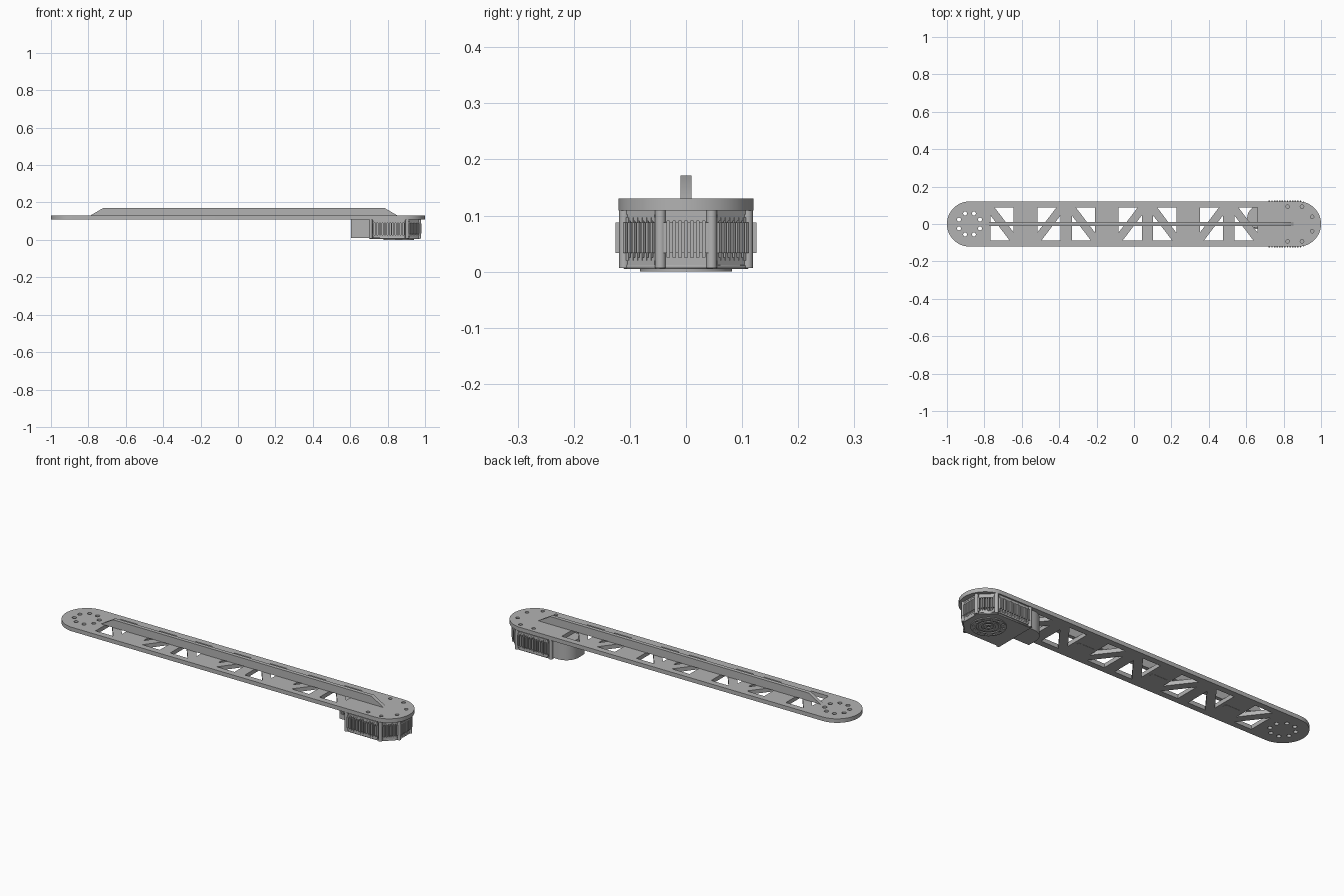
import bpy, bmesh, math
from mathutils import Matrix, Vector

cube = bpy.data.objects.get("Cube")
if cube:
    bpy.data.objects.remove(cube, do_unlink=True)

grey = bpy.data.materials.new("satin_grey")
grey.use_nodes = True
grey.diffuse_color = (0.45, 0.45, 0.45, 1)
grey.node_tree.nodes["Principled BSDF"].inputs["Base Color"].default_value = (0.45, 0.45, 0.45, 1)

parts = []
CX = 0.86            # motor axis
BOTTOM, TOP = 0.109, 0.13   # plate faces


def finish(name, mesh):
    mesh.materials.clear()
    mesh.materials.append(grey)
    obj = bpy.data.objects.new(name, mesh)
    bpy.context.collection.objects.link(obj)
    parts.append(obj)
    return obj


def prism(name, loops, z0, z1, matrix=None):
    """Extrude an outline; further loops become holes."""
    curve = bpy.data.curves.new(name, 'CURVE')
    curve.dimensions = '2D'
    curve.fill_mode = 'BOTH'
    curve.extrude = (z1 - z0) / 2
    for loop in loops:
        spline = curve.splines.new('POLY')
        spline.points.add(len(loop) - 1)
        for point, (x, y) in zip(spline.points, loop):
            point.co = (x, y, 0, 1)
        spline.use_cyclic_u = True
    temp = bpy.data.objects.new("temp", curve)
    bpy.context.collection.objects.link(temp)
    graph = bpy.context.evaluated_depsgraph_get()
    mesh = bpy.data.meshes.new_from_object(temp.evaluated_get(graph))
    bpy.data.objects.remove(temp, do_unlink=True)
    bm = bmesh.new()
    bm.from_mesh(mesh)
    bmesh.ops.remove_doubles(bm, verts=bm.verts, dist=1e-5)
    bmesh.ops.transform(bm, verts=bm.verts, matrix=Matrix.Translation((0, 0, (z0 + z1) / 2)))
    if matrix:
        bmesh.ops.transform(bm, verts=bm.verts, matrix=matrix)
    bmesh.ops.recalc_face_normals(bm, faces=bm.faces)
    bm.to_mesh(mesh)
    bm.free()
    return finish(name, mesh)


def arc(cx, cy, r, start=0, sweep=360, n=24):
    steps = n if sweep == 360 else n + 1
    return [(cx + r * math.cos(math.radians(start + sweep * i / n)),
             cy + r * math.sin(math.radians(start + sweep * i / n))) for i in range(steps)]


def ring_of_holes(cx, spread, r, start=22.5, count=8):
    return [arc(x, y, r, n=12) for x, y in arc(cx, 0, spread, start, n=count)]


def add_box(bm, x0, x1, y0, y1, z0, z1, matrix=Matrix()):
    size = Matrix.Diagonal((x1 - x0, y1 - y0, z1 - z0, 1))
    place = Matrix.Translation(((x0 + x1) / 2, (y0 + y1) / 2, (z0 + z1) / 2))
    bmesh.ops.create_cube(bm, size=1, matrix=matrix @ place @ size)


def boxes(name, specs, matrix=Matrix()):
    bm = bmesh.new()
    for spec in specs:
        add_box(bm, *spec, matrix)
    mesh = bpy.data.meshes.new(name)
    bm.to_mesh(mesh)
    bm.free()
    return finish(name, mesh)


# Arm plate: rounded ends, bolt holes and truss windows split by a diagonal strut
R = 0.1205
outline = arc(1 - R, 0, R, -90, 180, 32) + arc(R - 1, 0, R, 90, 180, 32)
windows = []
for i in range(7):
    c = -0.705 + 0.4345 * (i // 2) + 0.25 * (i % 2)
    flip = -1 if i % 2 else 1
    w, h, gx, gy = 0.062, 0.088, 0.022, 0.042
    for s in (1, -1):
        k = s * flip
        windows.append([(c + k * w, s * h), (c - k * (w - gx), s * h), (c + k * w, -s * (h - gy))])
motor_bolts = [h for h in ring_of_holes(CX, 0.1, 0.0095) if h[0][0] > 0.8]
prism("arm_plate", [outline] + windows + ring_of_holes(R - 1, 0.061, 0.011) + motor_bolts, BOTTOM, TOP)

# Upright stiffening rib and its tabs through the plate
upright = Matrix.Rotation(math.pi / 2, 4, 'X')
prism("stiffening_rib", [[(-0.79, TOP), (0.853, TOP), (0.783, 0.171), (-0.72, 0.171)]],
      -0.01, 0.01, upright)
boxes("rib_tabs", [(x - 0.045, x + 0.045, -0.01, 0.01, BOTTOM - 0.001, TOP)
                   for x in (-0.58, -0.145, 0.29, 0.725)])


# Motor housing: half octagon with a straight tail side
def shell(a):
    t = a * 0.414
    return [(0.70, -a), (CX + t, -a), (CX + a, -t), (CX + a, t), (CX + t, a), (0.70, a)]


prism("motor_core", [shell(0.1)], 0.01, BOTTOM)
prism("motor_top_flange", [shell(0.113)], 0.102, BOTTOM)
lid = prism("motor_bottom_lid", [shell(0.113)], 0.005, 0.014)
bevel = lid.modifiers.new("edge", 'BEVEL')
bevel.width = 0.003
bevel.limit_method = 'ANGLE'

# Corner screw columns
for i, (x, y) in enumerate(shell(0.11)):
    shift = 0.009 if x < 0.71 else 0
    prism(f"screw_column_{i + 1}", [arc(x + shift, y, 0.0095, n=16)], 0.007, BOTTOM)


# Vent panels: stepped frame with upright slats
def vent_panel(name, angle, centre, half, slats):
    # local x runs along the wall, local y points outwards
    m = Matrix.Translation(centre) @ Matrix.Rotation(angle - math.pi / 2, 4, 'Z')
    specs = [(-half, half, 0.095, 0.117, 0.09, 0.105),
             (-half, half, 0.095, 0.117, 0.012, 0.025)]
    pitch = 2 * half / slats
    for i in range(slats + 1):
        x = -half + i * pitch
        specs.append((x - pitch * 0.27, x + pitch * 0.27, 0.095, 0.1185, 0.02, 0.097))
        specs.append((x - pitch * 0.27, x + pitch * 0.27, 0.115, 0.1255, 0.033, 0.088))
    boxes(name, specs, m)


axis = Vector((CX, 0, 0))
vent_panel("end_vent", 0, axis + Vector((-0.005, 0, 0)), 0.037, 7)
for side, s in (("left", 1), ("right", -1)):
    inward = Vector((math.cos(math.pi / 4), s * math.sin(math.pi / 4), 0)) * -0.004
    vent_panel(f"corner_vent_{side}", s * math.pi / 4, axis + inward, 0.034, 6)
    vent_panel(f"side_vent_{side}", s * math.pi / 2, Vector((0.807, 0, 0)), 0.083, 12)

# Output hub underneath: bolted ring, inner ring and centre boss
prism("hub_ring", [arc(CX, 0, 0.082, n=48), arc(CX, 0, 0.056, n=48)]
      + ring_of_holes(CX, 0.069, 0.006, 0, 12), 0, 0.006)
prism("hub_inner_ring", [arc(CX, 0, 0.046, n=36), arc(CX, 0, 0.032, n=36)], 0.001, 0.006)
prism("hub_boss", [arc(CX, 0, 0.022, n=32), arc(CX, 0, 0.009, n=20)], 0, 0.006)

# Rounded electronics tail
tail = [(0.72, -0.02), (0.72, 0.1)] + arc(0.675, 0.03, 0.07, 90, 90, 12) + [(0.605, -0.02)]
prism("electronics_tail", [tail], 0.01, BOTTOM)

# Round socket and small ports on the tail's front wall
socket = Matrix.Translation((0.666, 0, 0.057)) @ upright
prism("round_socket", [arc(0, 0, 0.033, n=28), arc(0, 0, 0.026, n=28)], 0.018, 0.027, socket)
prism("socket_core", [arc(0, 0, 0.017, n=20)], 0.018, 0.025, socket)
boxes("socket_key", [(0.64, 0.692, -0.024, -0.018, 0.054, 0.06)])
for i, z in enumerate((0.035, 0.06)):
    boxes(f"small_port_{i + 1}", [(0.613, 0.629, -0.025, -0.018, z, z + 0.004),
                                  (0.613, 0.629, -0.025, -0.018, z + 0.011, z + 0.015),
                                  (0.613, 0.616, -0.025, -0.018, z, z + 0.015),
                                  (0.626, 0.629, -0.025, -0.018, z, z + 0.015)])

# Smooth the round walls, keep edges crisp
bpy.ops.object.select_all(action='DESELECT')
for obj in parts:
    obj.select_set(True)
bpy.context.view_layer.objects.active = parts[0]
bpy.ops.object.shade_smooth_by_angle(angle=math.radians(31))
